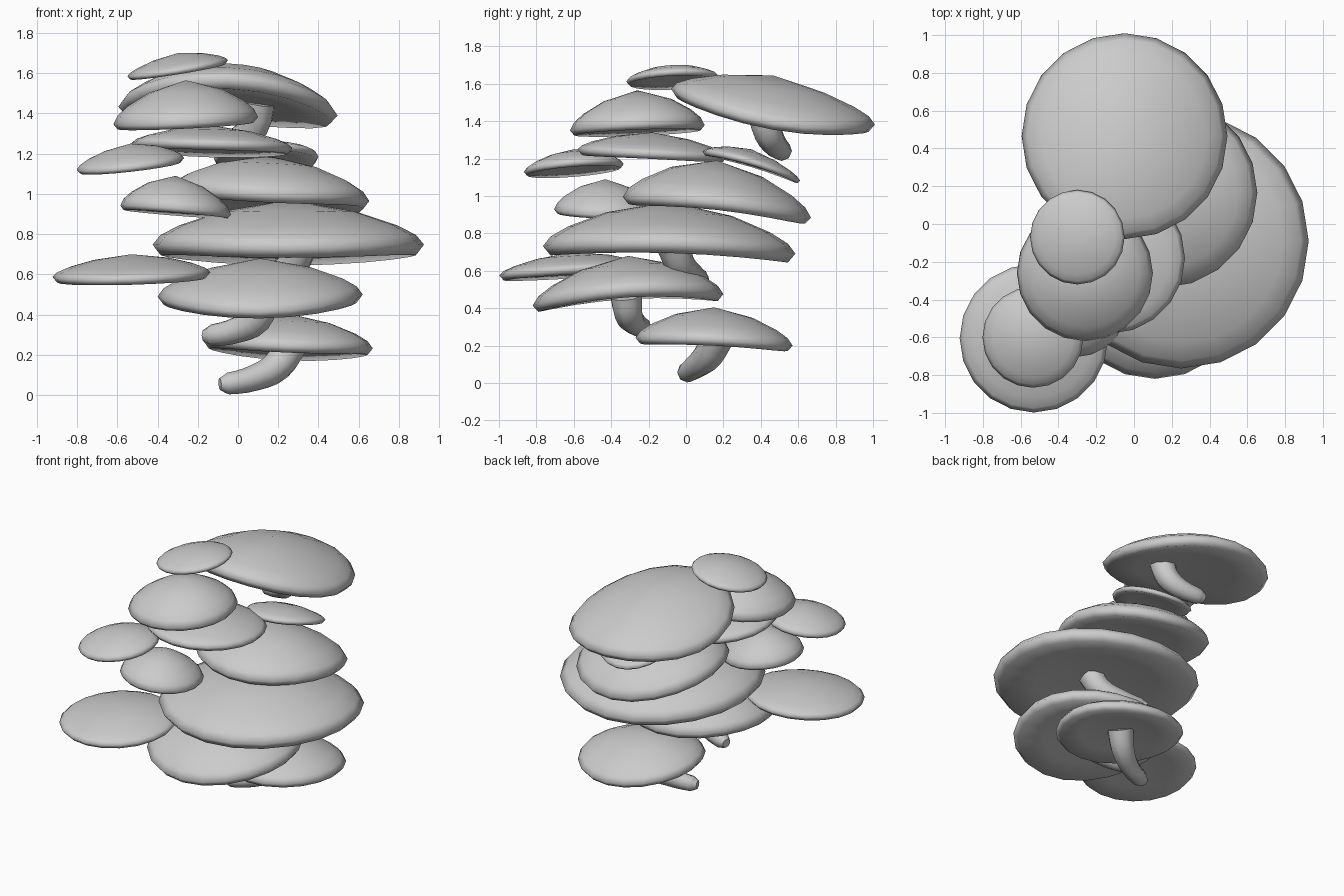
import bpy, bmesh
from math import sin, cos, tau, radians

if "Cube" in bpy.data.objects:
    bpy.data.objects.remove(bpy.data.objects["Cube"])

SIDES = 20
# cap section: (radius fraction, share of dome height, share of radius)
PROFILE = [(0.5, 0.74, 0), (0.8, 0.43, 0), (0.94, 0.21, 0), (1, 0, 0),
           (0.94, 0, -0.075), (0.6, 0, -0.03)]


def cap(name, x, y, z, r, h, sx, sy, warp):
    """Domed mushroom cap with a leaning (sx, sy) and warped rim."""
    bm = bmesh.new()
    rings = []
    for f, a, b in PROFILE:
        ring = []
        for i in range(SIDES):
            u, v = f * sin(tau * i / SIDES), f * cos(tau * i / SIDES)
            dz = r * (sx * u + sy * v) + warp * (u * u - v * v)
            ring.append(bm.verts.new((r * u, r * v, a * h + b * r + dz)))
        rings.append(ring)
    top = bm.verts.new((0, 0, h))
    under = bm.verts.new((0, 0, 0.01 * r))
    for i in range(SIDES):
        j = (i + 1) % SIDES
        bm.faces.new((top, rings[0][i], rings[0][j]))
        bm.faces.new((under, rings[-1][j], rings[-1][i]))
        for p, q in zip(rings, rings[1:]):
            bm.faces.new((p[i], q[i], q[j], p[j]))
    bmesh.ops.recalc_face_normals(bm, faces=bm.faces)
    me = bpy.data.meshes.new(name)
    bm.to_mesh(me)
    bm.free()
    ob = bpy.data.objects.new(name, me)
    bpy.context.collection.objects.link(ob)
    ob.location = (x, y, z)
    smooth(ob)


def smooth(ob):
    bpy.ops.object.select_all(action='DESELECT')
    ob.select_set(True)
    bpy.context.view_layer.objects.active = ob
    if ob.type == 'CURVE':
        bpy.ops.object.convert(target='MESH')
    bpy.ops.object.shade_smooth()


def stem(name, points):
    """Bent stem with a blunt foot that widens towards the cap."""
    cu = bpy.data.curves.new(name, 'CURVE')
    cu.dimensions = '3D'
    cu.bevel_depth = 1
    cu.bevel_resolution = 2
    cu.resolution_u = 3
    cu.use_fill_caps = True
    sp = cu.splines.new('BEZIER')
    sp.bezier_points.add(len(points) - 1)
    for k, (bp, co) in enumerate(zip(sp.bezier_points, points)):
        bp.co = co
        bp.handle_left_type = bp.handle_right_type = 'AUTO'
        bp.radius = (0.03, 0.054, 0.065, 0.08, 0.09)[k]
    ob = bpy.data.objects.new(name, cu)
    bpy.context.collection.objects.link(ob)
    smooth(ob)


# caps: x, y, rim height, radius, dome height, slope in x, slope in y, warp
CAPS = {
    "bottom_cap": (0.25, 0.15, 0.235, 0.42, 0.17, -0.04, -0.05, 0.014),
    "lower_front_cap": (0.11, -0.31, 0.47, 0.51, 0.21, 0.01, 0.06, 0.025),
    "widest_cap": (0.25, -0.09, 0.73, 0.675, 0.24, 0.0, -0.03, 0.018),
    "lower_left_cap": (-0.53, -0.605, 0.60, 0.393, 0.10, 0.03, 0.06, 0.0),
    "small_front_cap": (-0.31, -0.43, 0.92, 0.275, 0.17, -0.08, -0.03, 0.0),
    "middle_back_cap": (0.15, 0.165, 0.965, 0.503, 0.225, -0.05, -0.11, 0.025),
    "small_left_cap": (-0.535, -0.60, 1.15, 0.267, 0.10, 0.11, 0.08, 0.0),
    "upper_middle_cap": (-0.13, -0.18, 1.235, 0.4, 0.105, -0.03, -0.05, 0.005),
    "small_back_cap": (0.14, 0.35, 1.17, 0.26, 0.08, 0.02, -0.30, 0.01),
    "upper_front_cap": (-0.26, -0.26, 1.365, 0.36, 0.20, 0.05, 0.04, 0.0),
    "upper_back_cap": (-0.05, 0.465, 1.445, 0.545, 0.20, -0.04, -0.175, -0.033),
    "top_cap": (-0.30, -0.07, 1.625, 0.25, 0.075, 0.16, 0.05, 0.0),
}
for name, args in CAPS.items():
    cap(name, *args)

# stems under the large caps, foot first
stem("bottom_stem", [(-0.09, -0.005, 0.055), (-0.05, 0.005, 0.057), (0.08, 0.05, 0.085),
                     (0.2, 0.12, 0.15), (0.26, 0.17, 0.25)])
stem("lower_front_stem", [(-0.17, -0.22, 0.295), (-0.13, -0.235, 0.297), (0, -0.28, 0.325),
                          (0.09, -0.31, 0.38), (0.12, -0.32, 0.47)])
stem("widest_stem", [(-0.03, 0.1, 0.55), (0.01, 0.07, 0.56), (0.14, 0.03, 0.58),
                     (0.26, -0.03, 0.635), (0.31, -0.07, 0.74)])
stem("upper_back_stem", [(-0.16, 0.53, 1.23), (-0.12, 0.515, 1.24), (0, 0.48, 1.27),
                         (0.08, 0.44, 1.34), (0.1, 0.41, 1.46)])
